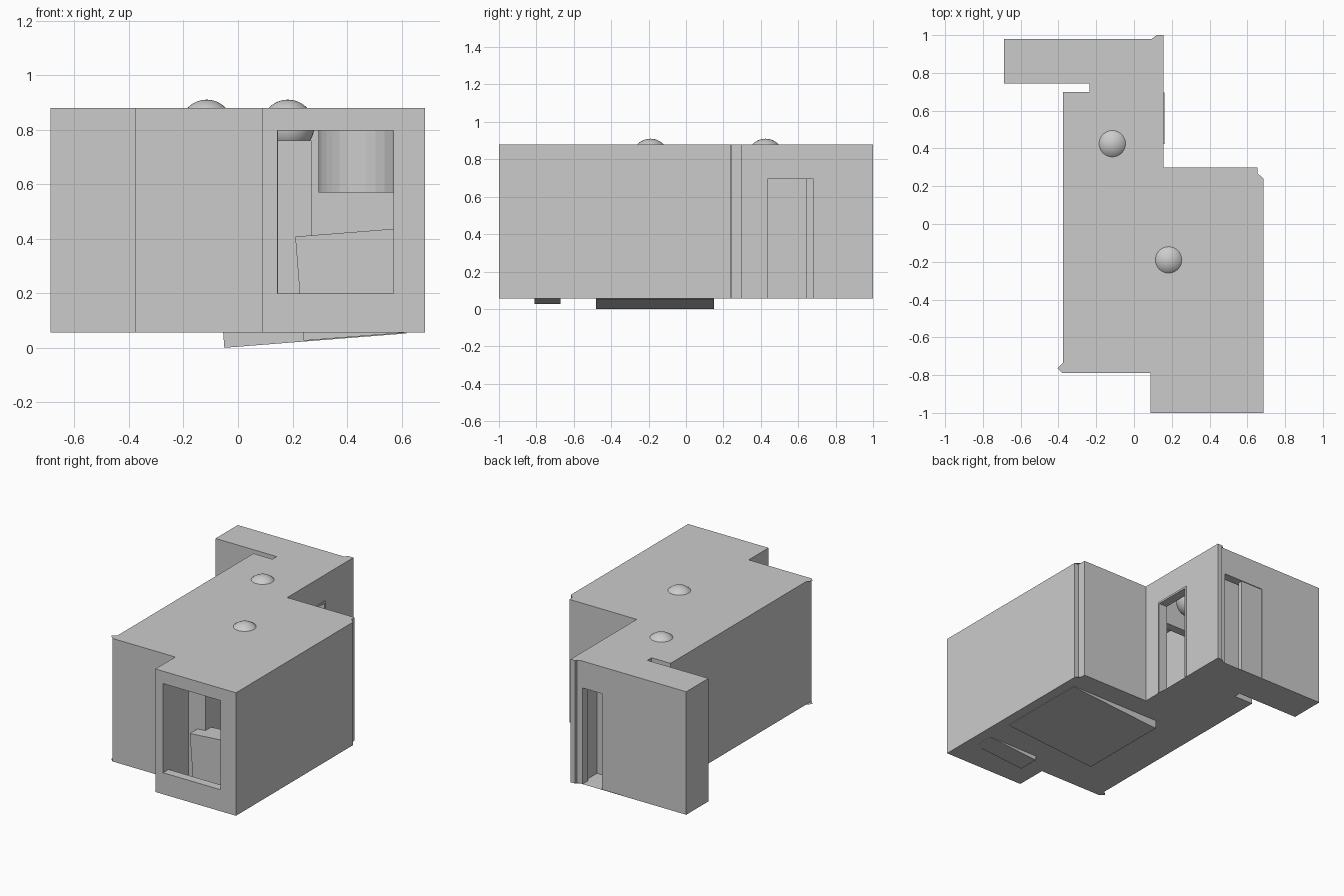
import bpy, bmesh, math
from mathutils import Matrix

if "Cube" in bpy.data.objects:
    bpy.data.objects.remove(bpy.data.objects["Cube"])

FLOOR, CEIL, T = 0.056, 0.88, 0.058  # floor level, roof level, wall thickness


def finish(bm, name):
    mesh = bpy.data.meshes.new(name)
    bm.to_mesh(mesh)
    bm.free()
    ob = bpy.data.objects.new(name, mesh)
    bpy.context.collection.objects.link(ob)
    return ob


def box(name, x0, x1, y0, y1, z0=FLOOR, z1=CEIL):
    bm = bmesh.new()
    size = Matrix.Diagonal((x1 - x0, y1 - y0, z1 - z0, 1))
    mid = Matrix.Translation(((x0 + x1) / 2, (y0 + y1) / 2, (z0 + z1) / 2))
    bmesh.ops.create_cube(bm, size=1, matrix=mid @ size)
    return finish(bm, name)


def plate(name, pts, z, up):
    bm = bmesh.new()
    face = bm.faces.new([bm.verts.new((x, y, z)) for x, y in pts])
    face.normal_update()
    if (face.normal.z > 0) != up:
        face.normal_flip()
    return finish(bm, name)


def cut(target, *bounds):
    cutter = box("cutter", *bounds)
    cutter.hide_render = True
    mod = target.modifiers.new("cut", "BOOLEAN")
    mod.operation, mod.solver, mod.object = "DIFFERENCE", "EXACT", cutter
    bpy.context.view_layer.objects.active = target
    bpy.ops.object.modifier_apply(modifier=mod.name)
    bpy.data.objects.remove(cutter)


# Floor and roof plates
outline = [
    (-0.688, 0.98), (-0.688, 0.745), (-0.235, 0.745), (-0.235, 0.70),
    (-0.376, 0.70), (-0.376, -0.735), (-0.405, -0.763), (-0.378, -0.79),
    (0.088, -0.79), (0.088, -1.0), (0.685, -1.0), (0.685, 0.24),
    (0.655, 0.268), (0.655, 0.30), (0.155, 0.30), (0.155, 0.745),
    (0.126, 0.775), (0.155, 0.805), (0.155, 1.0), (0.12, 1.0), (0.095, 0.98)]
plate("floor", outline, FLOOR, False)
plate("roof", outline, CEIL, True)

# Outer walls, left unjoined at the mitred corners
box("wing_end_wall", -0.688, -0.688 + T, 0.745, 0.98)
box("wing_partition", -0.688 + T, 0.097, 0.745, 0.745 + T)
box("notch_wall", -0.235, -0.235 + T, 0.70 - T, 0.745)
box("hall_corner_wall", -0.376, -0.235, 0.70 - T, 0.70)
box("left_wall", -0.376, -0.376 + T, -0.735, 0.70 - T)
box("front_wall", -0.376, 0.088, -0.79, -0.79 + T)
box("bay_side_wall", 0.088, 0.088 + T, -1.0 + T, -0.79 + T)
box("right_wall", 0.685 - T, 0.685, -1.0 + T, 0.24)
window_wall = box("window_wall", 0.088, 0.685, -1.0, -1.0 + T)
cut(window_wall, 0.145, 0.57, -1.1, -0.9, 0.20, 0.797)

# Wall with the side door, plus the corner post behind it
side_wall = box("side_door_wall", 0.155 - T, 0.155, 0.30, 0.98)
cut(side_wall, 0.05, 0.2, 0.435, 0.685, 0, 0.697)
box("corner_post", 0.122, 0.155, 0.98, 1.0)

# Back wall with its door half open
back_wall = box("back_wall", -0.688 + T, 0.097, 0.98 - T, 0.98)
cut(back_wall, -0.22, 0.08, 0.9, 1.1, 0, 0.70)
box("back_door_leaf", -0.22, -0.06, 0.945, 0.975, FLOOR, 0.70)

# Bedroom back wall and its doorway to the hall
partition = box("bedroom_back_wall", -0.376 + T, 0.655, 0.30 - T, 0.30)
cut(partition, -0.28, 0.06, 0.2, 0.35, 0, 0.68)

# Side door frame: two posts and a head
for name, y in (("front", 0.424), ("rear", 0.683)):
    box(f"side_door_post_{name}", 0.12, 0.161, y, y + 0.013, FLOOR, 0.708)
box("side_door_head", 0.12, 0.161, 0.424, 0.696, 0.695, 0.708)

# Wardrobe along the front wall
box("wardrobe", -0.316, 0.27, -0.73, -0.52, FLOOR, 0.76)


# Tilted bed and nightstand, dipping through the floor
def tilted(name, x, z, y0, y1, width, height):
    ob = box(name, 0, width, y0, y1, 0, height)
    ob.data.transform(Matrix.Translation((x, 0, z)) @ Matrix.Rotation(math.radians(-4.5), 4, "Y"))


tilted("bed", -0.05, 0.0, -0.48, 0.15, 0.67, 0.25)
tilted("nightstand", 0.24, 0.026, -0.81, -0.67, 0.37, 0.383)

# Hanging round shade over the bed
bm = bmesh.new()
bmesh.ops.create_cone(bm, cap_ends=True, segments=32, radius1=0.175, radius2=0.175, depth=0.295,
                      matrix=Matrix.Translation((0.47, -0.165, 0.7175)))
finish(bm, "hanging_shade")

# Ceiling globes poking through the roof
for i, (x, y) in enumerate([(-0.115, 0.425), (0.183, -0.19)]):
    bm = bmesh.new()
    bmesh.ops.create_uvsphere(bm, u_segments=32, v_segments=24, radius=0.097,
                              matrix=Matrix.Translation((x, y, 0.813)))
    globe = finish(bm, f"ceiling_globe_{i + 1}")
    bpy.ops.object.select_all(action="DESELECT")
    globe.select_set(True)
    bpy.context.view_layer.objects.active = globe
    bpy.ops.object.shade_smooth_by_angle(angle=math.radians(30))
